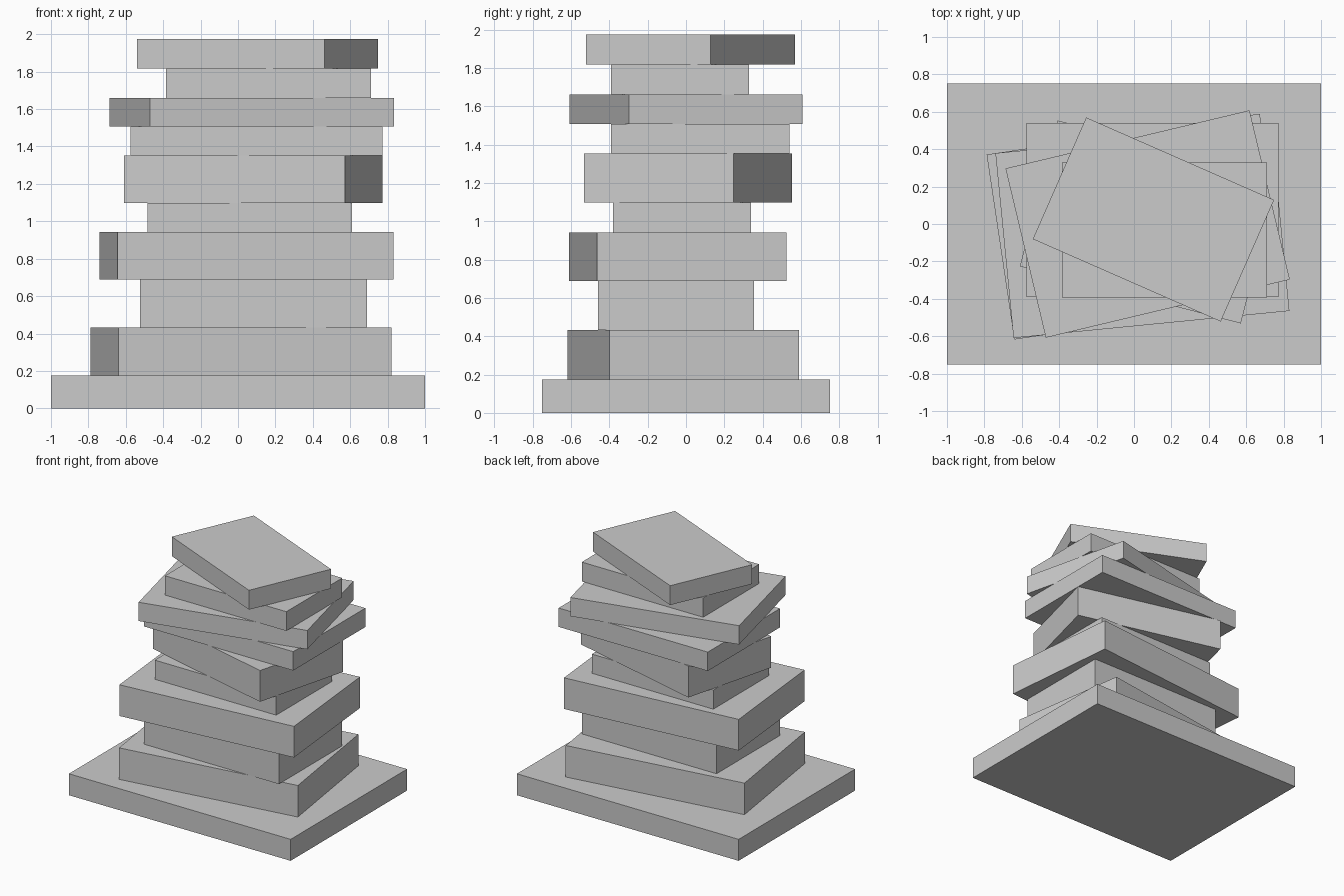
import bpy
from math import radians

cube = bpy.data.objects.get("Cube")
if cube:
    bpy.data.objects.remove(cube, do_unlink=True)

# One plain grey for the whole stack
grey = bpy.data.materials.new("plain_grey")
grey.use_nodes = True
colour = (0.6, 0.6, 0.6, 1)
grey.diffuse_color = colour
grey.node_tree.nodes["Principled BSDF"].inputs["Base Color"].default_value = colour


def slab(name, center, size, turn, bottom, top):
    """Flat box resting between two heights, turned about the vertical axis."""
    bpy.ops.mesh.primitive_cube_add(
        size=1,
        location=(center[0], center[1], (bottom + top) / 2),
        rotation=(0, 0, radians(turn)))
    obj = bpy.context.object
    obj.name = name
    obj.scale = (size[0], size[1], top - bottom)
    bpy.ops.object.transform_apply(location=False, rotation=False, scale=True)
    obj.data.materials.append(grey)


# Slabs from the ground up: name, centre, size, turn in degrees, top height
stack = [
    ("base_slab", (0, 0), (2, 1.5), 0, 0.175),
    ("lower_wide_slab", (0.016, -0.014), (1.476, 1.0), 8.5, 0.432),
    ("lower_spacer", (0.083, -0.052), (1.215, 0.815), 0, 0.688),
    ("second_wide_slab", (0.045, -0.043), (1.482, 0.993), 5.6, 0.942),
    ("second_spacer", (0.063, -0.02), (1.095, 0.72), 0, 1.098),
    ("middle_slab", (0.081, 0.011), (1.22, 0.805), -14.5, 1.353),
    ("middle_spacer", (0.099, 0.074), (1.345, 0.93), 0, 1.507),
    ("upper_wide_slab", (0.073, 0), (1.341, 0.93), 13.4, 1.66),
    ("upper_spacer", (0.163, -0.032), (1.095, 0.72), 0, 1.817),
    ("top_slab", (0.104, 0.024), (1.097, 0.71), -23.7, 1.975),
]
bottom = 0
for name, center, size, turn, top in stack:
    slab(name, center, size, turn, bottom, top)
    bottom = top
